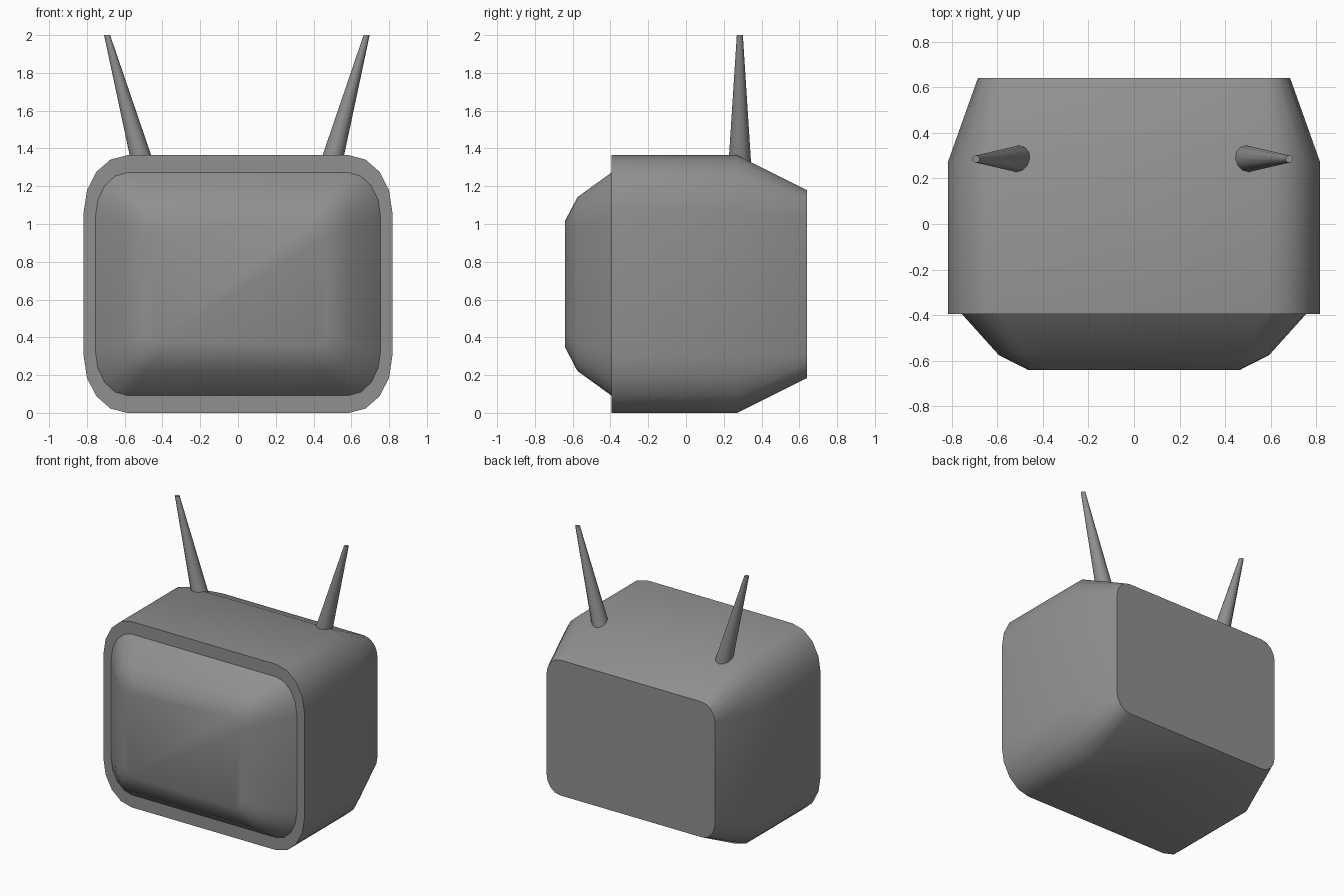
import bpy, bmesh, math

if "Cube" in bpy.data.objects:
    bpy.data.objects.remove(bpy.data.objects["Cube"])

MID_Z = 0.682   # height of the body's centre line

grey = bpy.data.materials.new("dark_grey")
grey.diffuse_color = (0.28, 0.28, 0.28, 1)
grey.use_nodes = True
grey.node_tree.nodes["Principled BSDF"].inputs["Base Color"].default_value = grey.diffuse_color


def outline(y, hx, hz, rx, rz, seg=4, first=0):
    """Rounded rectangle in the xz plane with elliptical corners."""
    pts = []
    corners = [(1, 1), (-1, 1), (-1, -1), (1, -1)]
    for k in range(first, first + 4):
        sx, sz = corners[k % 4]
        for i in range(seg + 1):
            a = math.pi / 2 * (k + i / seg)
            pts.append((sx * (hx - rx) + rx * math.cos(a), y,
                        MID_Z + sz * (hz - rz) + rz * math.sin(a)))
    return pts


def disc(x, y, z, r, n=12):
    return [(x + r * math.cos(2 * math.pi * i / n),
             y + r * math.sin(2 * math.pi * i / n), z) for i in range(n)]


def loft(name, rings, cap_start=False, cap_end=True):
    """Skin matching rings into one surface, smooth with sharp creases."""
    bm = bmesh.new()
    loops = [[bm.verts.new(p) for p in ring] for ring in rings]
    for a, b in zip(loops, loops[1:]):
        n = len(a)
        for i in range(n):
            j = (i + 1) % n
            bm.faces.new((a[i], a[j], b[j], b[i]))
    if cap_start:
        bm.faces.new(loops[0][::-1])
    if cap_end:
        bm.faces.new(loops[-1])
    bmesh.ops.recalc_face_normals(bm, faces=bm.faces)
    mesh = bpy.data.meshes.new(name)
    bm.to_mesh(mesh)
    bm.free()
    mesh.materials.append(grey)
    obj = bpy.data.objects.new(name, mesh)
    bpy.context.collection.objects.link(obj)
    bpy.ops.object.select_all(action='DESELECT')
    obj.select_set(True)
    bpy.context.view_layer.objects.active = obj
    bpy.ops.object.shade_smooth_by_angle(angle=math.radians(40))
    return obj


# Cabinet: front rim, straight shell, tapered back
RIM = (-0.395, 0.755, 0.59, 0.17, 0.235)
loft("cabinet", [
    outline(*RIM),
    outline(-0.395, 0.817, 0.682, 0.23, 0.30),
    outline(0.27, 0.817, 0.682, 0.23, 0.30),
    outline(0.64, 0.685, 0.497, 0.11, 0.13),
])

# Bulging screen
loft("screen", [
    outline(*RIM, first=1),
    outline(-0.575, 0.593, 0.46, 0.11, 0.15, first=1),
    outline(-0.64, 0.465, 0.335, 0.07, 0.08, first=1),
])

# Pair of tapered antennae leaning outward
for side, label, shift in ((-1, "left", 0.004), (1, "right", -0.016)):
    loft(label + "_antenna", [
        disc(side * 0.503 + shift, 0.285, 1.30, 0.061),
        disc(side * 0.697 + shift, 0.285, 2.0, 0.016),
    ], cap_start=True)
